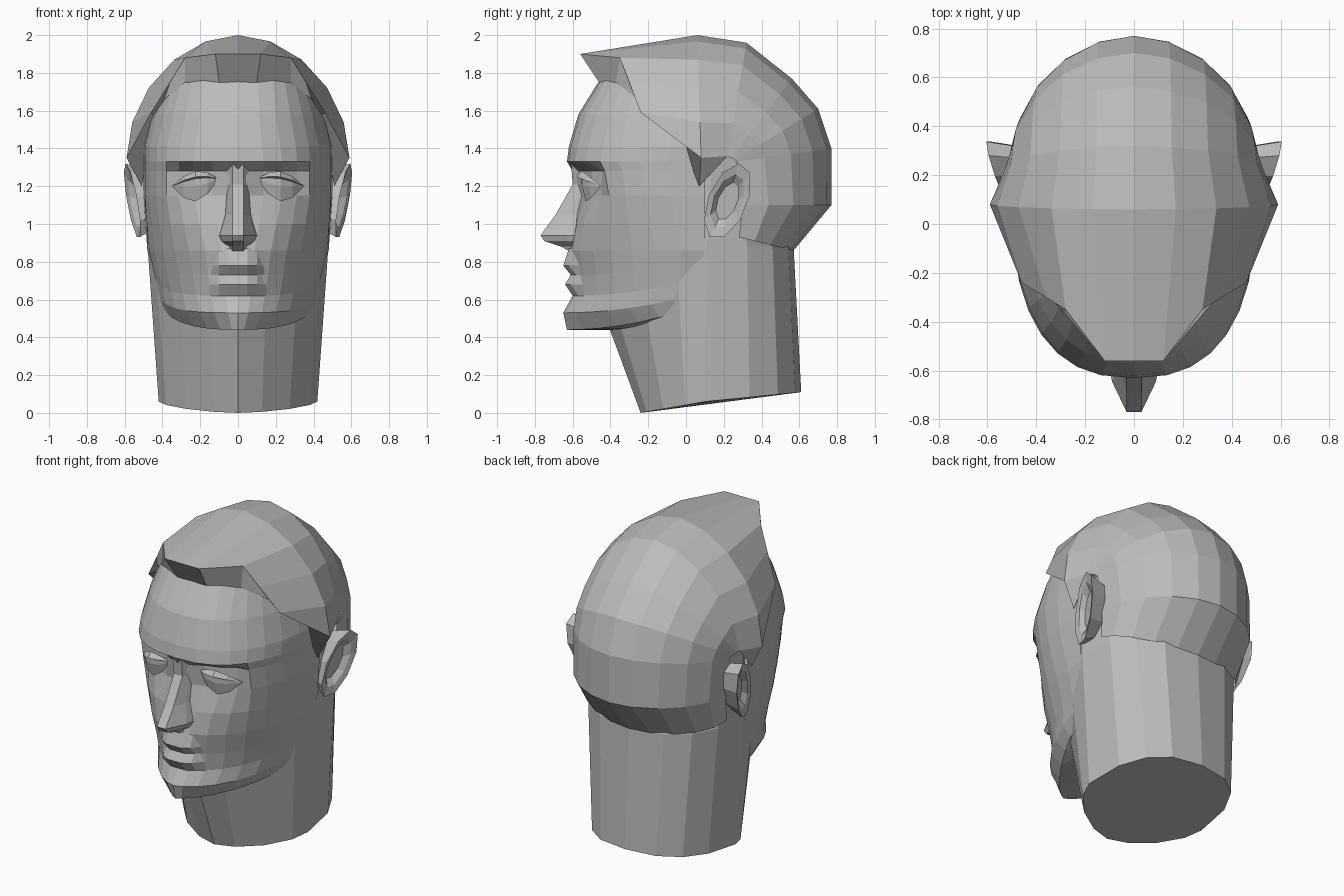
import bpy
import bmesh
from math import sin, cos, pi

if "Cube" in bpy.data.objects:
    bpy.data.objects.remove(bpy.data.objects["Cube"], do_unlink=True)

# One plain grey for the whole bust
clay = bpy.data.materials.new("clay_grey")
clay.use_nodes = True
clay.diffuse_color = (0.5, 0.5, 0.5, 1)
for node in clay.node_tree.nodes:
    if node.type == "BSDF_PRINCIPLED":
        node.inputs["Base Color"].default_value = clay.diffuse_color


def loft(name, rows, flip=False, closed=False, cap_first=False, cap_last=False):
    """Bridge rows of points with quads, then mirror to the other side."""
    mesh = bpy.data.meshes.new(name)
    bm = bmesh.new()
    grid = [[bm.verts.new(point) for point in row] for row in rows]
    count = len(rows[0])
    for upper, lower in zip(grid, grid[1:]):
        for i in range(count if closed else count - 1):
            j = (i + 1) % count
            quad = [upper[i], lower[i], lower[j], upper[j]]
            bm.faces.new(quad[::-1] if flip else quad)
    if cap_first:
        bm.faces.new(grid[0][::-1])
    if cap_last:
        bm.faces.new(grid[-1])
    bmesh.ops.remove_doubles(bm, verts=bm.verts, dist=0.001)
    bm.to_mesh(mesh)
    bm.free()
    mesh.materials.append(clay)
    obj = bpy.data.objects.new(name, mesh)
    bpy.context.collection.objects.link(obj)
    mirror = obj.modifiers.new("both_sides", "MIRROR")
    mirror.use_axis[0] = True
    mirror.use_clip = True


def quarter_arc(power, steps):
    """Superellipse quarter: pairs running from the centre line to the side."""
    angles = [pi / 2 * i / steps for i in range(steps + 1)]
    return [(sin(a) ** (2 / power), max(cos(a), 0) ** (2 / power)) for a in angles]


def blend(end, start, amount):
    return end + (start - end) * amount


# Face: sections from under the hair to the chin, with recessed eye sockets
def face_section(z, front, back, width, power, lift=0, recess=0):
    row = []
    for i, (side, ahead) in enumerate(quarter_arc(power, steps=8)):
        y = blend(back, front, ahead)
        if 1 <= i <= 3:
            y += recess
        row.append((width * side, y, z + lift * (1 - ahead) ** 2))
    return row


face = [
    face_section(1.79, front=-.44, back=.1, width=.38, power=2.6),
    face_section(1.58, front=-.57, back=.08, width=.46, power=2.3),
    face_section(1.41, front=-.62, back=.1, width=.5, power=2.4),
    face_section(1.33, front=-.63, back=.1, width=.5, power=2.5),
    face_section(1.28, front=-.6, back=.1, width=.5, power=2.5, recess=.06),
    face_section(1.15, front=-.57, back=.1, width=.5, power=2.5, recess=.03),
    face_section(1, front=-.59, back=.1, width=.49, power=2.2),
    face_section(.86, front=-.62, back=.1, width=.48, power=1.9),
    face_section(.73, front=-.6, back=.08, width=.46, power=1.8, lift=.06),
    face_section(.62, front=-.6, back=.06, width=.44, power=1.7, lift=.09),
    face_section(.53, front=-.65, back=.02, width=.42, power=1.6, lift=.09),
    face_section(.44, front=-.63, back=0, width=.4, power=1.3, lift=.11),
]
under_jaw = [(x, .1, z) for x, y, z in face[-1]]
loft("face", face + [under_jaw])


# Nose: flat ridge, slanted sides and an underside
def nose_section(z, front, wing):
    flank = blend(-.52, front, .5)
    return [(0, front, z), (.03, front, z), (wing, flank, z), (wing + .02, -.53, z)]


loft("nose", [
    nose_section(1.34, front=-.61, wing=.08),
    nose_section(1.21, front=-.6, wing=.05),
    nose_section(1.05, front=-.69, wing=.06),
    nose_section(.94, front=-.77, wing=.09),
    nose_section(.91, front=-.75, wing=.08),
    nose_section(.88, front=-.66, wing=.05),
    nose_section(.85, front=-.61, wing=.05),
])


# Mouth: groove, upper lip, parting, lower lip, hollow over the chin
def lip_section(z, front):
    return [(0, front, z), (.05, front, z), (.1, front + .03, z), (.15, -.54, z)]


lip_profile = [(.87, -.62), (.78, -.65), (.73, -.61), (.68, -.64), (.62, -.6)]
loft("lips", [lip_section(z, front) for z, front in lip_profile])


# Eyes: lid crease, lid edge, upper and lower eyeball, blend into the cheek
def eye_line(rise, push):
    row = []
    for i in range(5):
        across = i / 4
        arch = sin(pi * across)
        y = -.53 + .08 * across ** 2 - push * arch
        row.append((.1 + across / 4, y, 1.24 - .04 * across + rise * arch))
    return row


loft("eyes", [
    eye_line(rise=.06, push=.04),
    eye_line(rise=.03, push=.07),
    eye_line(rise=.02, push=.04),
    eye_line(rise=-.02, push=.04),
    eye_line(rise=-.1, push=.02),
])


# Hair: front ledge, ribs over the crown, then down the back of the skull
def rib(top_y, top_z, end):
    x, y, z = end
    return [(x * side, blend(y, top_y, rise), blend(z, top_z, rise))
            for side, rise in quarter_arc(power=1.9, steps=5)]


hairline = [(0, -.46, 1.75), (.1, -.46, 1.75), (.28, -.37, 1.75),
            (.39, -.25, 1.66), (.44, -.08, 1.57), (.51, .07, 1.2)]
hair_edge = [(0, -.56, 1.9), (.12, -.56, 1.9), (.28, -.35, 1.88),
             (.36, -.3, 1.75), (.46, -.24, 1.59), (.59, .08, 1.35)]
crown = rib(.06, 2, end=hair_edge[-1])
behind_crown = rib(.32, 1.96, end=(.53, .22, 1.36))
loft("hair", [
    hairline,
    hair_edge,
    crown,
    behind_crown,
    rib(.56, 1.77, end=(.52, .24, 1.35)),
    rib(.7, 1.61, end=(.51, .26, 1.34)),
    rib(.77, 1.4, end=(.5, .27, 1.33)),
    rib(.77, 1.1, end=(.49, .3, 1.1)),
    rib(.57, .86, end=(.48, .28, .93)),
], flip=True)

# Sideburn flap behind the temple
loft("sideburn", [[crown[-1], behind_crown[-1]], [hairline[-1], hairline[-1]]])


# Neck: slanted base, ring at the hairline, hidden ring behind the ears
def neck_ring(width, front, middle, back):
    front_y, front_z = front
    middle_y, middle_z = middle
    back_y, back_z = back
    ahead = [(width * side, blend(middle_y, front_y, out), blend(middle_z, front_z, out))
             for side, out in quarter_arc(power=1.6, steps=4)]
    behind = [(width * side, blend(middle_y, back_y, out), blend(middle_z, back_z, out))
              for side, out in quarter_arc(power=2.5, steps=4)]
    return ahead + behind[-2::-1]


loft("neck", [
    neck_ring(.42, front=(-.24, 0), middle=(.1, .06), back=(.61, .11)),
    neck_ring(.48, front=(-.41, .46), middle=(.11, .9), back=(.57, .87)),
    neck_ring(.5, front=(-.1, 1), middle=(.14, 1.38), back=(.4, 1.3)),
], flip=True, cap_first=True)


# Ears: skirt against the head, tilted rim, inner fold and hollow
def ear_ring(scale, depth, flare=1):
    row = []
    for i in range(9):
        angle = 2 * pi * i / 9
        up = .2 * scale * cos(angle)
        along = .3 * up - .11 * scale * sin(angle)
        x = depth + flare * (along / 4 + up / 10)
        row.append((x, .22 + along, 1.12 + up))
    return row


loft("ears", [
    ear_ring(scale=.8, depth=.45, flare=0),
    ear_ring(scale=1, depth=.56),
    ear_ring(scale=.72, depth=.55),
    ear_ring(scale=.5, depth=.52),
], flip=True, closed=True, cap_last=True)
